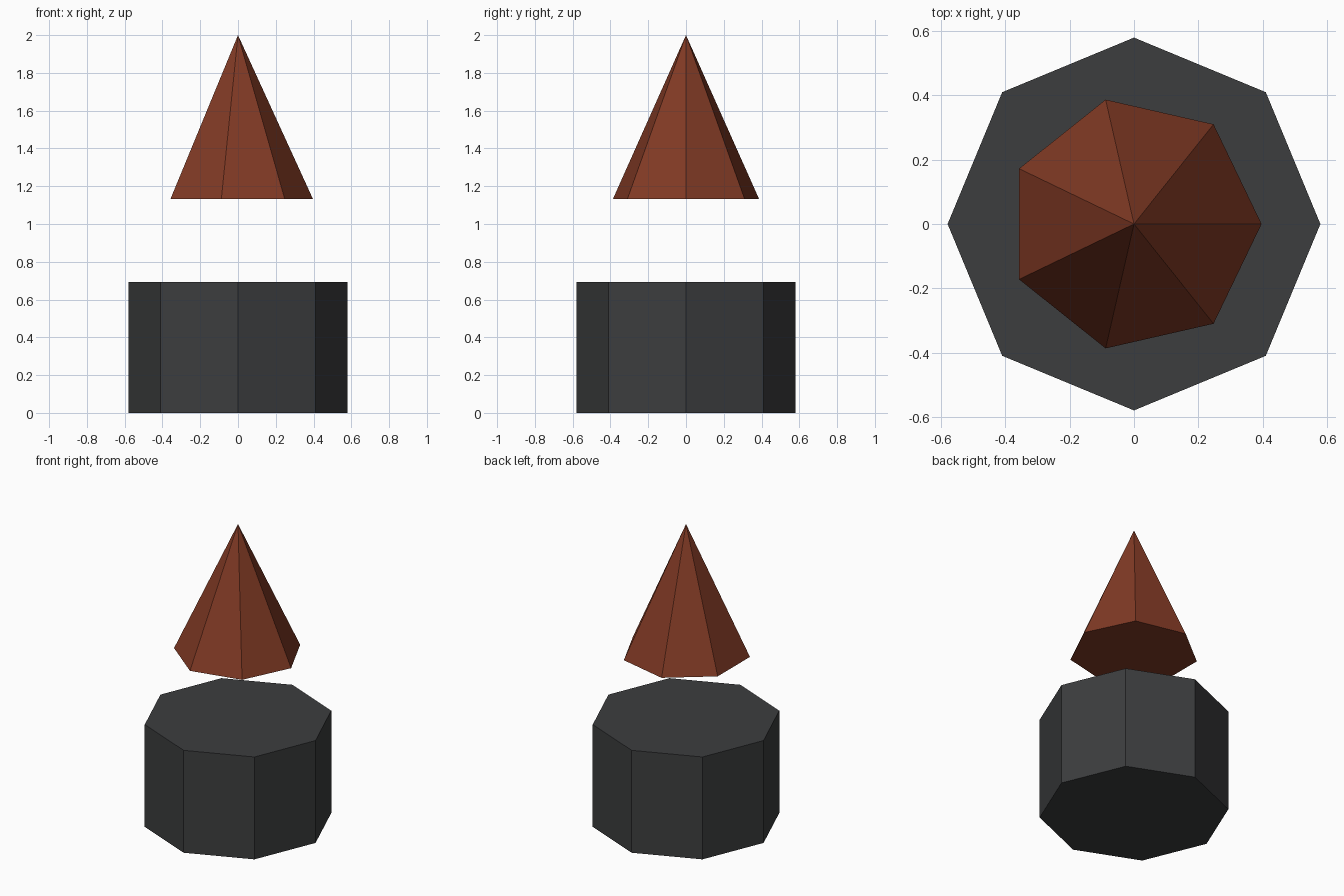
import bpy

if "Cube" in bpy.data.objects:
    bpy.data.objects.remove(bpy.data.objects["Cube"])


def faceted(name, sides, r_bottom, r_top, z0, z1, color):
    """Upright flat-shaded solid with one corner on the +x axis."""
    bpy.ops.mesh.primitive_cone_add(vertices=sides, radius1=r_bottom, radius2=r_top,
                                    depth=z1 - z0, location=(0, 0, (z0 + z1) / 2))
    obj = bpy.context.object
    obj.name = name
    # primitives start with a corner on +y, so turn it to +x
    obj.rotation_euler.z = -1.5707963
    bpy.ops.object.transform_apply(location=False, rotation=True, scale=False)
    mat = bpy.data.materials.new(name + "_color")
    mat.diffuse_color = color
    mat.use_nodes = True
    mat.node_tree.nodes["Principled BSDF"].inputs["Base Color"].default_value = mat.diffuse_color
    obj.data.materials.append(mat)
    return obj


# Octagonal base block
faceted("base_block", 8, 0.58, 0.58, 0.0, 0.692, (0.045, 0.047, 0.049, 1))

# Seven-sided spire floating above the base
faceted("floating_spire", 7, 0.397, 0.0, 1.132, 2.0, (0.22, 0.042, 0.018, 1))
